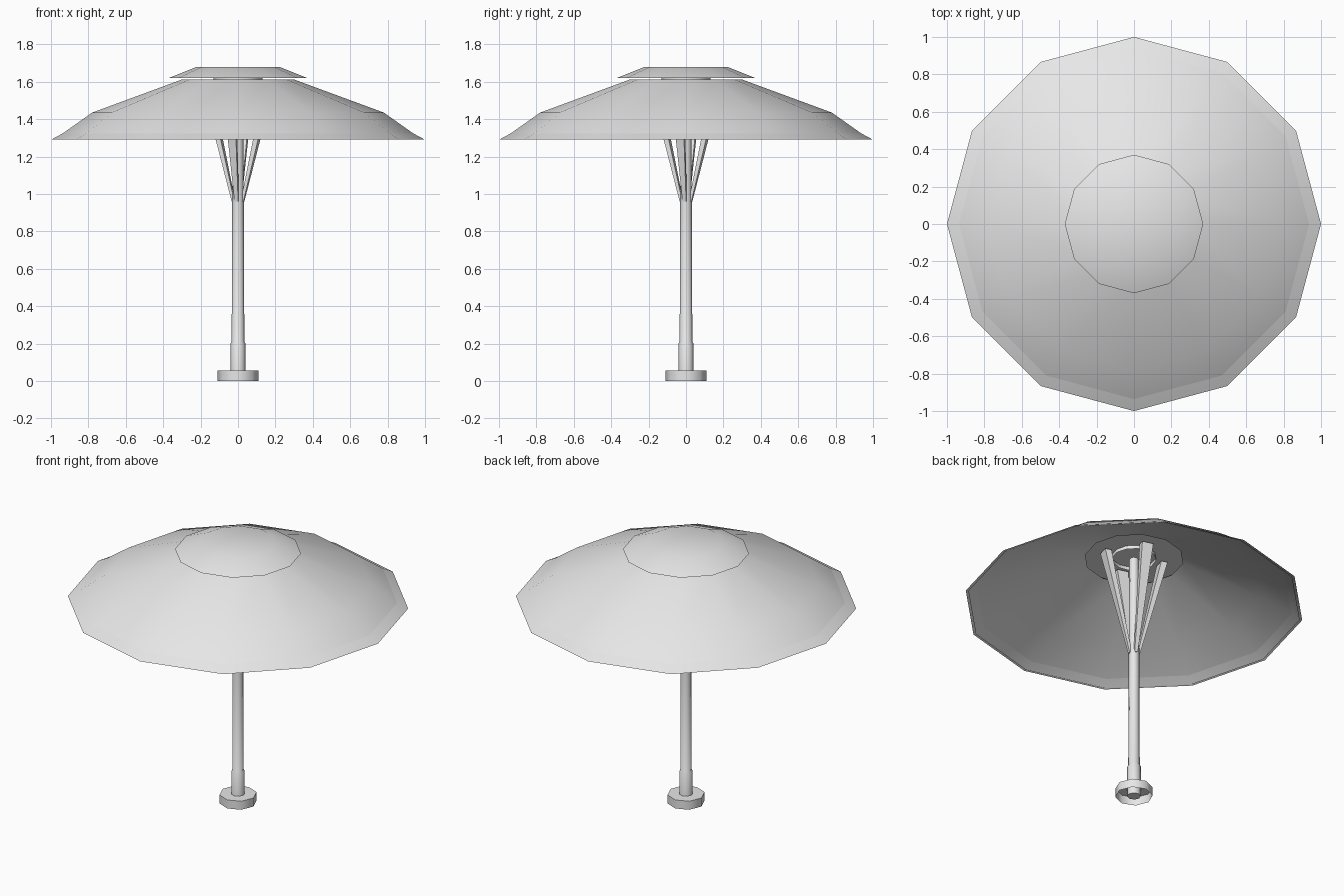
import bpy, bmesh
from math import sin, cos, pi, radians
from mathutils import Matrix

cube = bpy.data.objects.get("Cube")
if cube:
    bpy.data.objects.remove(cube, do_unlink=True)

grey = bpy.data.materials.new("light_grey")
grey.use_nodes = True
grey.diffuse_color = (0.8, 0.8, 0.8, 1)
grey.node_tree.nodes["Principled BSDF"].inputs["Base Color"].default_value = (0.8, 0.8, 0.8, 1)


def finish(name, bm, sharp=None):
    """Turn a bmesh into a smooth object, with optional sharp edges."""
    mesh = bpy.data.meshes.new(name)
    bm.to_mesh(mesh)
    bm.free()
    mesh.materials.append(grey)
    for poly in mesh.polygons:
        poly.use_smooth = True
    if sharp is not None:
        mesh.set_sharp_from_angle(angle=radians(sharp))
    obj = bpy.data.objects.new(name, mesh)
    bpy.context.scene.collection.objects.link(obj)
    return obj


def lathe(name, profile, sides, sharp=None, close_start=False, close_end=False):
    """Spin (radius, height) points round z; upward profiles face outward."""
    bm = bmesh.new()
    rings = [[bm.verts.new((r * cos(2 * pi * k / sides), r * sin(2 * pi * k / sides), z))
              for k in range(sides)] for r, z in profile]
    for low, high in zip(rings, rings[1:]):
        for k in range(sides):
            n = (k + 1) % sides
            bm.faces.new((low[k], low[n], high[n], high[k]))
    if close_start:
        bm.faces.new(rings[0][::-1])
    if close_end:
        bm.faces.new(rings[-1])
    return finish(name, bm, sharp)


# Canopy: thin outer shell with a downward-facing lining
lathe("canopy_shell", [(0.985, 1.29), (0.78, 1.435), (0.3, 1.612)], 12)
lathe("canopy_lining", [(0.29, 1.603), (0.76, 1.42), (1, 1.29)], 12)

# Raised vent cap, its underside and the collar below it
lathe("vent_cap", [(0.37, 1.62), (0.22, 1.68)], 12, close_end=True)
lathe("vent_cap_underside", [(0.2, 1.622), (0.37, 1.62)], 12, close_start=True)
lathe("vent_collar", [(0.13, 1.6), (0.13, 1.622)], 12)

# Pole and hollow foot
lathe("pole", [(0.04, 0.0), (0.04, 0.2), (0.034, 0.21), (0.031, 0.97), (0.028, 1.6)],
      8, 50, close_start=True, close_end=True)
lathe("foot", [(0.11, 0), (0.11, 0.055), (0.03, 0.055)], 8, 50)


# Four flared struts from the pole to the canopy
def strut(name, angle):
    bm = bmesh.new()
    bmesh.ops.create_cube(bm, size=1)
    for v in bm.verts:
        top = v.co.z > 0
        width, depth, reach, height = (0.07, 0.04, 0.18, 1.61) if top else (0.02, 0.015, 0.025, 0.96)
        v.co = (reach + v.co.x * depth, v.co.y * width, height)
    bm.transform(Matrix.Rotation(angle, 4, "Z"))
    finish(name, bm, 30)


for i in range(4):
    strut(f"strut_{i + 1}", radians(90 * i - 16))
